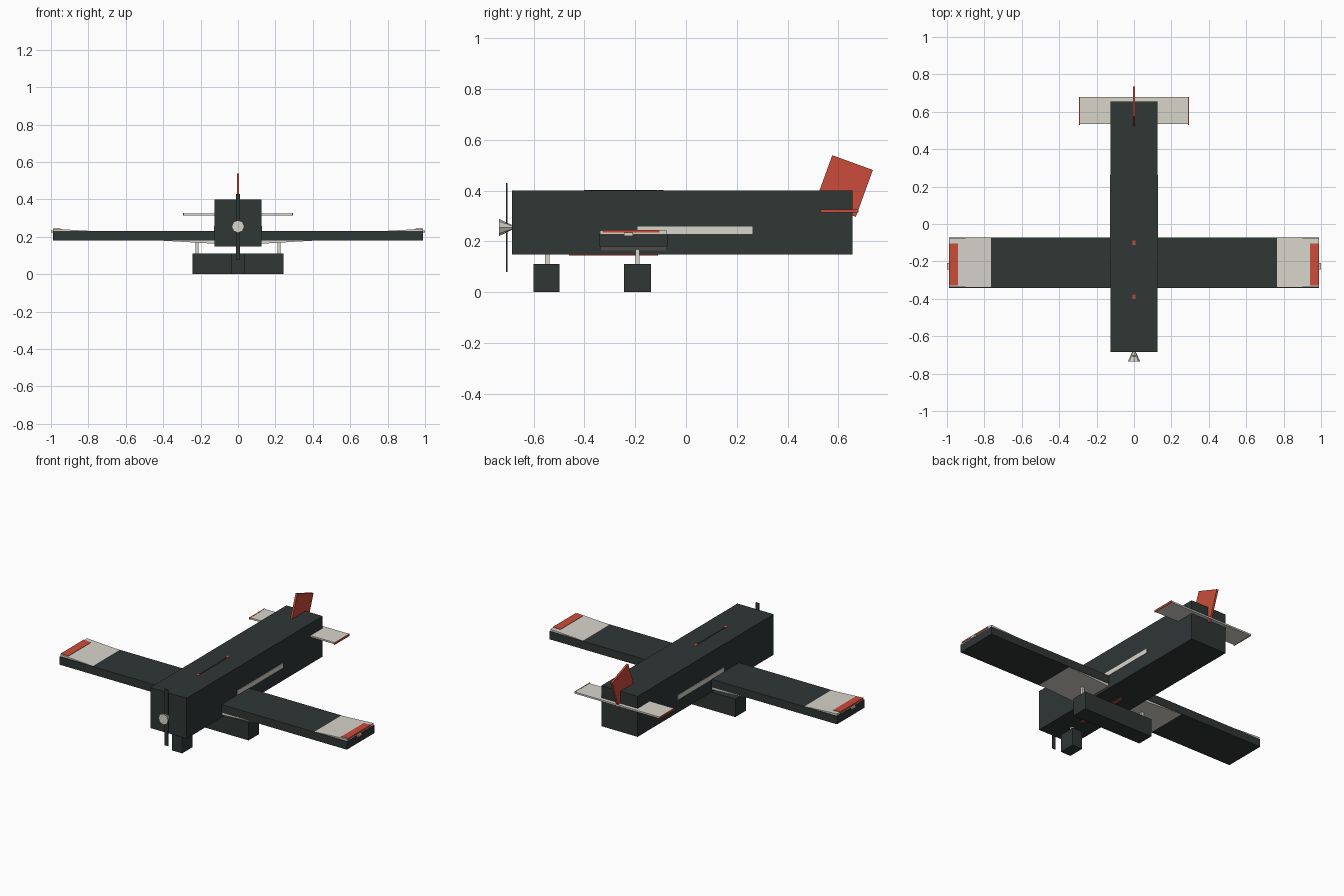
import bpy
import math
from mathutils import Matrix, Vector

cube = bpy.data.objects.get("Cube")
if cube:
    bpy.data.objects.remove(cube, do_unlink=True)


def material(name, rgb):
    mat = bpy.data.materials.new(name)
    mat.use_nodes = True
    mat.diffuse_color = (*rgb, 1)
    mat.node_tree.nodes["Principled BSDF"].inputs["Base Color"].default_value = (*rgb, 1)
    return mat


dark = material("dark slate", (0.028, 0.038, 0.036))
light = material("warm white", (0.68, 0.66, 0.59))
red = material("brick red", (0.60, 0.073, 0.043))


def box(name, mat, x, y, z, lift=None):
    """Box from (min, max) ranges; lift(x) raises its corners for dihedral."""
    verts = [Vector((a, b, c)) for a in x for b in y for c in z]
    if lift:
        for v in verts:
            v.z += lift(v.x)
    faces = [(0, 1, 3, 2), (4, 6, 7, 5), (0, 4, 5, 1),
             (2, 3, 7, 6), (0, 2, 6, 4), (1, 5, 7, 3)]
    mesh = bpy.data.meshes.new(name)
    mesh.from_pydata(verts, [], faces)
    mesh.materials.append(mat)
    obj = bpy.data.objects.new(name, mesh)
    bpy.context.collection.objects.link(obj)
    return obj


def pair(name, mat, x, y, z, lift=None):
    """Box on the left (+x) side and its mirror on the right."""
    box("left_" + name, mat, x, y, z, lift)
    mirrored = (-x[1], -x[0])
    box("right_" + name, mat, mirrored, y, z, lift)


def dihedral(x):
    return 0.058 * abs(x)


# Fuselage with side stripes and a thin spine and keel
box("fuselage", dark, (-0.125, 0.125), (-0.685, 0.655), (0.148, 0.40))
pair("side_stripe", light, (0.122, 0.128), (-0.19, 0.262), (0.23, 0.258))
box("spine", dark, (-0.004, 0.004), (-0.38, -0.115), (0.395, 0.403))
for label, y in (("front", -0.39), ("rear", -0.10)):
    box(label + "_spine_tip", red, (-0.008, 0.008), (y - 0.012, y + 0.012), (0.395, 0.402))
box("keel", red, (-0.008, 0.008), (-0.46, -0.11), (0.144, 0.152))

# Straight wing slab, crossed by thin raised panels
box("wing", dark, (-0.99, 0.99), (-0.342, -0.072), (0.18, 0.23))
pair("wing_panel", light, (0.0, 0.988), (-0.338, -0.075), (0.156, 0.1857), dihedral)
pair("wingtip", red, (0.94, 0.99), (-0.328, -0.105), (0.178, 0.188), dihedral)
pair("wingtip_lamp", light, (0.985, 1.0), (-0.243, -0.208), (0.222, 0.235))

# Tailplane with red ends, and raked fin
box("tailplane", light, (-0.29, 0.29), (0.535, 0.678), (0.315, 0.325))
pair("tailplane_end", red, (0.29, 0.295), (0.53, 0.678), (0.314, 0.326))
fin = box("fin", red, (-0.006, 0.006), (-0.085, 0.085), (-0.098, 0.098))
fin.matrix_world = Matrix.Translation((0, 0.622, 0.418)) @ Matrix.Rotation(math.radians(-20), 4, "X")

# Propeller blade, and hub flaring towards the front
box("propeller", dark, (-0.012, 0.012), (-0.708, -0.702), (0.08, 0.43))
bpy.ops.mesh.primitive_cone_add(vertices=8, radius1=0.034, radius2=0.009, depth=0.052,
                                location=(0, -0.71, 0.255),
                                rotation=(math.radians(-90), 0, 0))
hub = bpy.context.object
hub.name = "propeller_hub"
hub.data.materials.append(light)

# Landing gear
box("nose_wheel_block", dark, (-0.035, 0.035), (-0.60, -0.497), (0, 0.112))
box("main_wheel_block", dark, (-0.243, 0.243), (-0.243, -0.138), (0, 0.112))
box("nose_strut", light, (-0.008, 0.008), (-0.554, -0.538), (0.10, 0.16))
pair("main_strut", light, (0.21, 0.226), (-0.199, -0.183), (0.10, 0.19))
